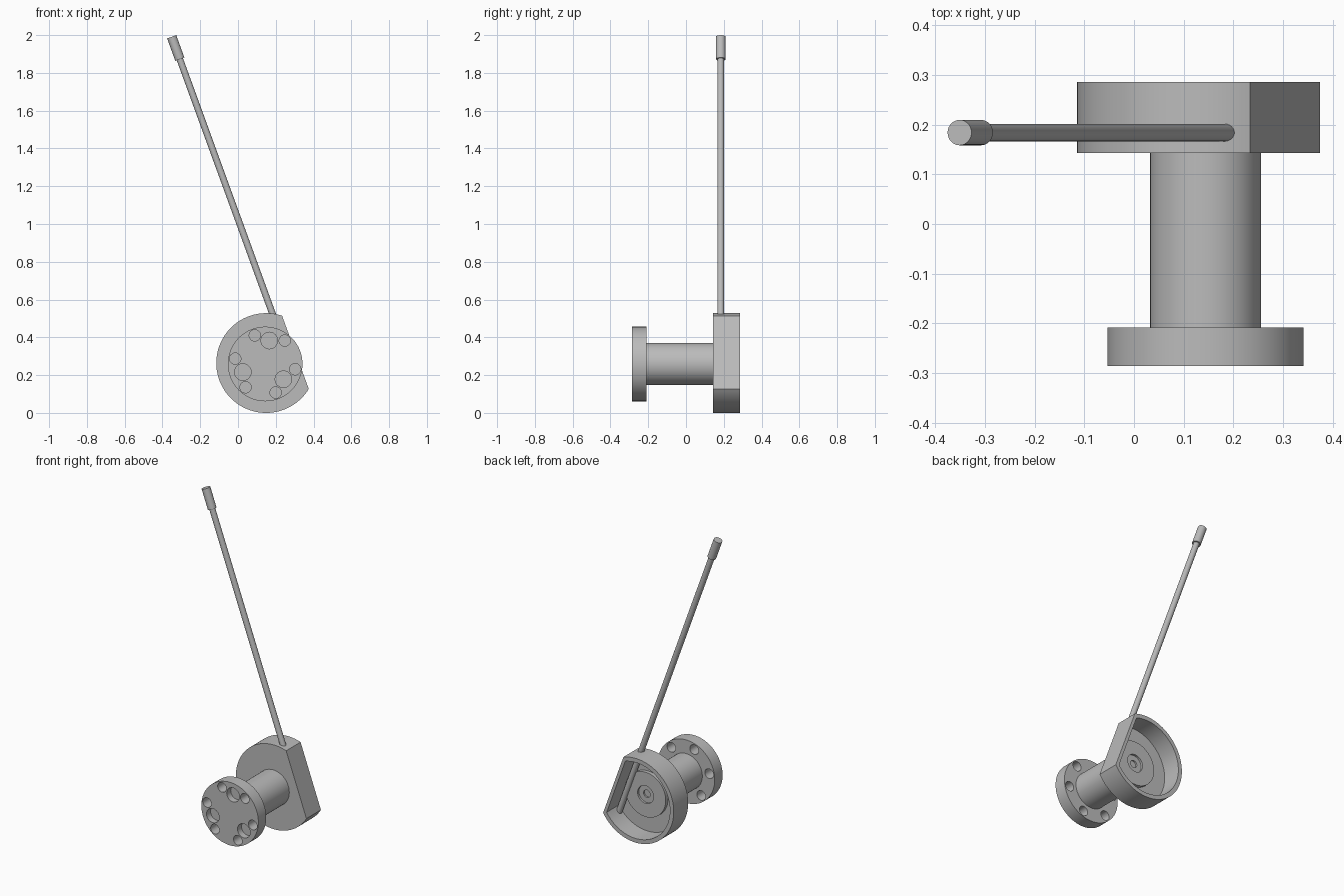
import bpy, bmesh, math
from mathutils import Matrix, Vector

cube = bpy.data.objects.get("Cube")
if cube:
    bpy.data.objects.remove(cube, do_unlink=True)

gray = bpy.data.materials.new("plain gray")
gray.use_nodes = True
colour = (0.5, 0.5, 0.5, 1)
gray.diffuse_color = colour
gray.node_tree.nodes["Principled BSDF"].inputs["Base Color"].default_value = colour

TILT = math.radians(20)
AXIS = Vector((0.144, 0, 0.259))      # pipe axis
HOUSING = Vector((0.149, 0, 0.264))   # housing centre
OUT = Vector((math.cos(TILT), 0, math.sin(TILT)))   # away from the flat side
UP = Vector((-math.sin(TILT), 0, math.cos(TILT)))   # along the lever


def make_object(name, bm):
    bmesh.ops.recalc_face_normals(bm, faces=bm.faces[:])
    mesh = bpy.data.meshes.new(name)
    bm.to_mesh(mesh)
    bm.free()
    mesh.materials.append(gray)
    obj = bpy.data.objects.new(name, mesh)
    bpy.context.collection.objects.link(obj)
    return obj


def cylinder(name, start, end, radius, sides=64):
    bm = bmesh.new()
    line = end - start
    turn = line.to_track_quat('Z', 'Y').to_matrix().to_4x4()
    bmesh.ops.create_cone(bm, cap_ends=True, segments=sides, radius1=radius, radius2=radius,
                          depth=line.length,
                          matrix=Matrix.Translation((start + end) / 2) @ turn)
    return make_object(name, bm)


def disc(name, centre, radius, y0, y1, sides=64):
    return cylinder(name, centre + Vector((0, y0, 0)), centre + Vector((0, y1, 0)), radius, sides)


def flat_sided_disc(name, radius, flat, y0, y1, sides=80):
    # Round block with one side cut flat
    half = math.acos(flat / radius)
    bm = bmesh.new()
    ring = []
    for i in range(sides + 1):
        a = half + (2 * math.pi - 2 * half) * i / sides
        ring.append(bm.verts.new(HOUSING + radius * (math.cos(a) * OUT + math.sin(a) * UP)
                                 + Vector((0, y0, 0))))
    face = bm.faces.new(ring)
    grown = bmesh.ops.extrude_face_region(bm, geom=[face])["geom"]
    bmesh.ops.translate(bm, vec=(0, y1 - y0, 0),
                        verts=[v for v in grown if isinstance(v, bmesh.types.BMVert)])
    return make_object(name, bm)


def cut(obj, cutter):
    mod = obj.modifiers.new("cut", 'BOOLEAN')
    mod.operation = 'DIFFERENCE'
    mod.solver = 'EXACT'
    mod.object = cutter
    bpy.context.view_layer.objects.active = obj
    bpy.ops.object.modifier_apply(modifier=mod.name)
    bpy.data.objects.remove(cutter, do_unlink=True)


# Hollow housing, open at the back
housing = flat_sided_disc("housing", 0.264, 0.165, 0.143, 0.286)
cut(housing, flat_sided_disc("cavity_cutter", 0.238, 0.145, 0.165, 0.35))

# Raised boss inside with a stepped bore
boss = disc("inner_boss", HOUSING, 0.14, 0.16, 0.188)
cut(boss, disc("recess_cutter", HOUSING, 0.055, 0.175, 0.25, 48))
cut(boss, disc("bore_cutter", HOUSING, 0.023, 0.164, 0.25, 32))

# Pipe and mounting flange
pipe = disc("pipe", AXIS, 0.1116, -0.215, 0.15)
flange = disc("flange", AXIS, 0.1975, -0.286, -0.208, 80)


def drill(count, first, circle, radius, depth):
    for i in range(count):
        a = math.radians(first + 360 * i / count)
        spot = AXIS + circle * Vector((math.cos(a), 0, math.sin(a)))
        cut(flange, disc("hole_cutter", spot, radius, -0.35, -0.286 + depth, 32))


drill(6, 50, 0.161, 0.03, 0.2)
drill(3, 80, 0.126, 0.044, 0.04)

# Lever and its grip
foot = HOUSING + 0.1207 * OUT + Vector((0, 0.184, 0))
lever = cylinder("lever", foot - 0.212 * UP, foot + 1.75 * UP, 0.0176, 32)
grip = cylinder("lever_grip", foot + 1.668 * UP, foot + 1.794 * UP, 0.0256, 32)

# Smooth round sides, sharp edges
parts = [housing, boss, pipe, flange, lever, grip]
bpy.ops.object.select_all(action='DESELECT')
for part in parts:
    part.select_set(True)
bpy.context.view_layer.objects.active = housing
bpy.ops.object.shade_smooth_by_angle(angle=math.radians(30))
